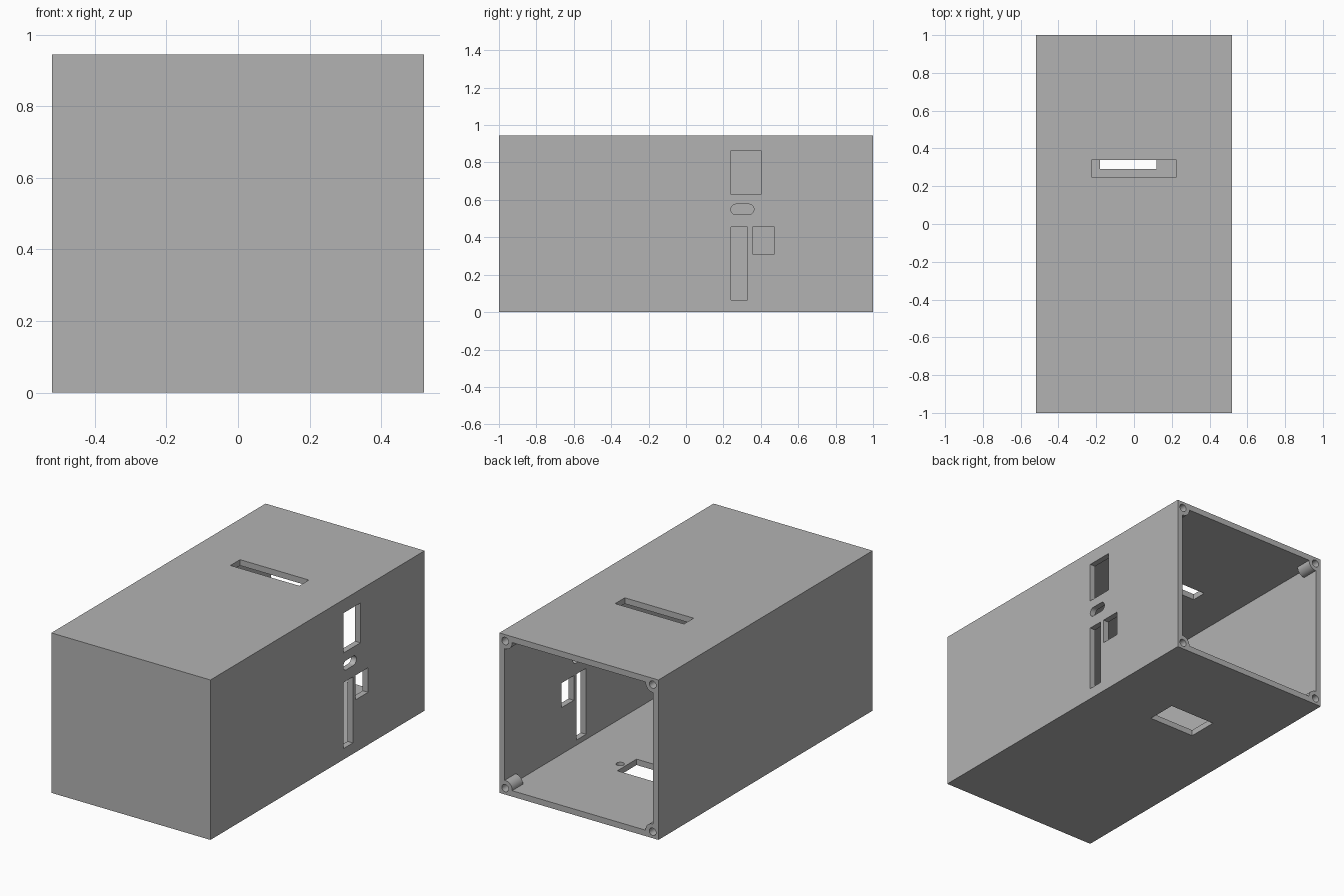
import bpy
import math

cube = bpy.data.objects.get("Cube")
if cube:
    bpy.data.objects.remove(cube, do_unlink=True)

W, L, H = 1.04, 2.0, 0.945     # outer size
T = 0.035                      # wall thickness
INSET = 0.038                  # screw centre from the outer edges

grey = bpy.data.materials.new("light grey plastic")
grey.use_nodes = True
colour = (0.45, 0.45, 0.45, 1)
grey.diffuse_color = colour
grey.node_tree.nodes["Principled BSDF"].inputs["Base Color"].default_value = colour


def box(name, x, y, z):
    """Box from (low, high) ranges on each axis."""
    spans = (x, y, z)
    bpy.ops.mesh.primitive_cube_add(size=1, location=[(a + b) / 2 for a, b in spans])
    ob = bpy.context.object
    ob.name = name
    ob.scale = [b - a for a, b in spans]
    bpy.ops.object.transform_apply(location=True, rotation=True, scale=True)
    ob.data.materials.append(grey)
    return ob


def rod(name, centre, radius, length, axis):
    turn = {"X": (0, math.pi / 2, 0), "Y": (math.pi / 2, 0, 0), "Z": (0, 0, 0)}[axis]
    bpy.ops.mesh.primitive_cylinder_add(vertices=32, radius=radius, depth=length,
                                        location=centre, rotation=turn)
    ob = bpy.context.object
    ob.name = name
    bpy.ops.object.transform_apply(location=True, rotation=True, scale=True)
    ob.data.materials.append(grey)
    return ob


def combine(target, tool, operation="DIFFERENCE"):
    """Apply a boolean and discard the tool."""
    tool.hide_render = True
    mod = target.modifiers.new("cut", "BOOLEAN")
    mod.operation = operation
    mod.solver = "EXACT"
    mod.object = tool
    bpy.context.view_layer.objects.active = target
    bpy.ops.object.modifier_apply(modifier=mod.name)
    bpy.data.objects.remove(tool, do_unlink=True)


# Outer shell and the cavity open at the back
shell = box("enclosure_shell", (-W / 2, W / 2), (-L / 2, L / 2), (0, H))
cavity = box("cavity", (T - W / 2, W / 2 - T), (T - L / 2, L / 2 + 0.1), (T, H - T))

# Screw bosses stay solid in the four back corners
corners = [(sx * (W / 2 - INSET), z) for sx in (-1, 1) for z in (INSET, H - INSET)]
for x, z in corners:
    combine(cavity, rod("boss", (x, 1.05, z), 0.046, 0.3, "Y"))
combine(shell, cavity)

# Screw holes in the bosses
for x, z in corners:
    combine(shell, rod("screw_hole", (x, 1.0, z), 0.022, 0.16, "Y"))

# Slot in the top and socket opening in the bottom
combine(shell, box("top_slot", (-0.225, 0.225), (0.25, 0.34), (H - 0.1, H + 0.1)))
combine(shell, box("bottom_opening", (-0.18, 0.12), (0.29, 0.47), (-0.1, 0.1)))

# Blind screw holes beside the socket opening
for x in (0.157, -0.217):
    combine(shell, rod("blind_hole", (x, 0.39, T + 0.03), 0.022, 0.1, "Z"))

# Rectangular openings in the +x wall
for y, z in [((0.24, 0.40), (0.63, 0.865)),
             ((0.24, 0.33), (0.065, 0.455)),
             ((0.355, 0.472), (0.31, 0.455))]:
    combine(shell, box("side_opening", (0.42, 0.62), y, z))

# Rounded slot in the +x wall
R = 0.028
slot = box("rounded_slot", (0.42, 0.62), (0.24 + R, 0.363 - R), (0.549 - R, 0.549 + R))
for y in (0.24 + R, 0.363 - R):
    combine(slot, rod("slot_end", (0.52, y, 0.549), R, 0.2, "X"), "UNION")
combine(shell, slot)

# Sharp box edges, smooth round holes
bpy.ops.object.select_all(action="DESELECT")
shell.select_set(True)
bpy.context.view_layer.objects.active = shell
bpy.ops.object.shade_smooth_by_angle(angle=math.radians(30))
